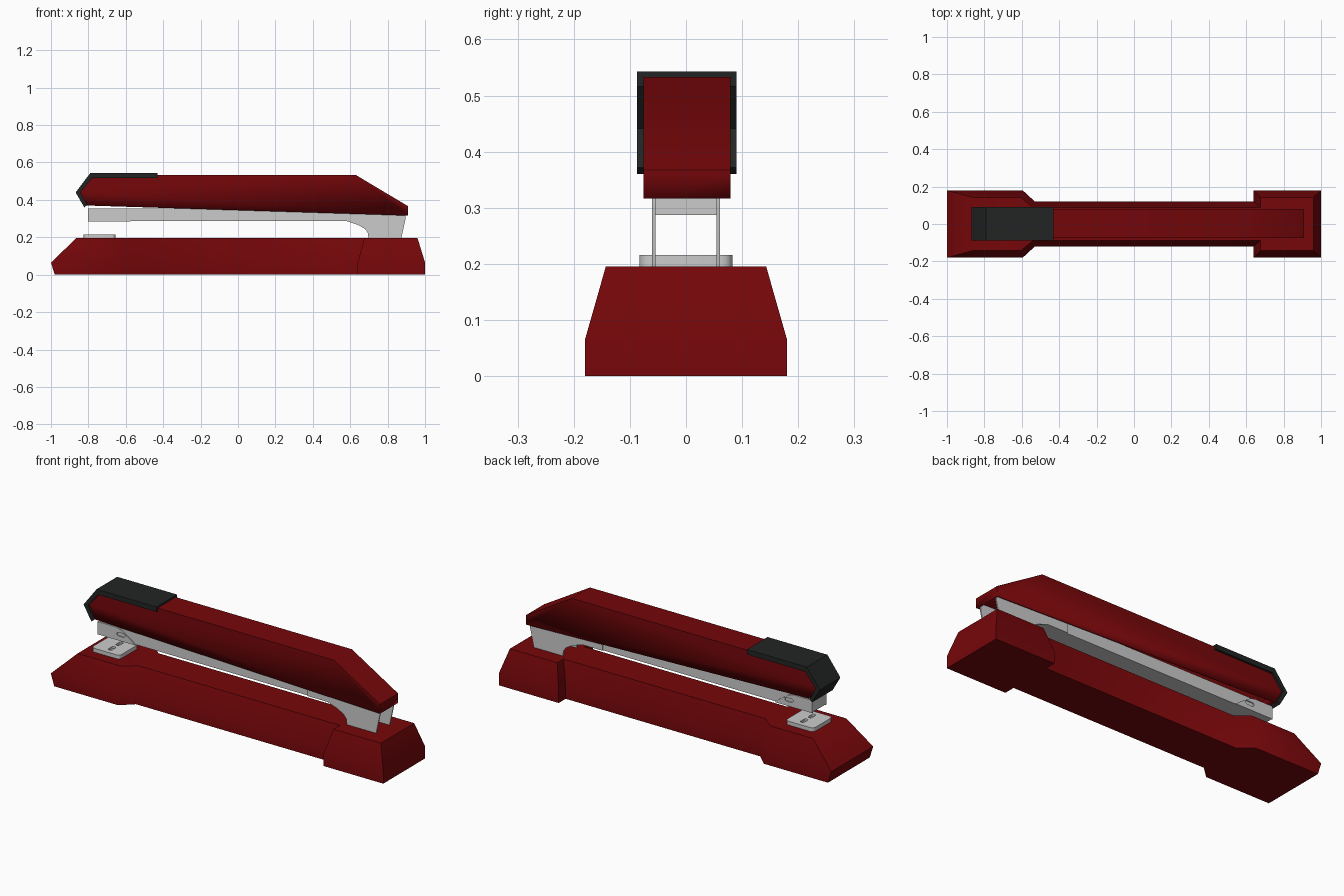
import bpy, bmesh, math

if "Cube" in bpy.data.objects:
    bpy.data.objects.remove(bpy.data.objects["Cube"])


def material(name, color):
    m = bpy.data.materials.new(name)
    m.diffuse_color = color
    m.use_nodes = True
    m.node_tree.nodes["Principled BSDF"].inputs["Base Color"].default_value = m.diffuse_color
    return m


RED = material("red_paint", (0.18, 0.002, 0.003, 1))
BLACK = material("black_plastic", (0.016, 0.017, 0.017, 1))


def loft(name, rings, mat=None, open_face=None):
    """Skin equal-length closed rings of points and cap both ends."""
    bm = bmesh.new()
    rows = [[bm.verts.new(p) for p in ring] for ring in rings]
    n = len(rows[0])
    walls = [bm.faces.new((a[i], a[(i + 1) % n], b[(i + 1) % n], b[i]))
             for a, b in zip(rows, rows[1:]) for i in range(n)]
    bm.faces.new(rows[0])
    bm.faces.new(rows[-1])
    bmesh.ops.recalc_face_normals(bm, faces=bm.faces)
    if open_face is not None:
        bm.faces.remove(walls[open_face])
        for e in [e for e in bm.edges if not e.link_faces]:
            bm.edges.remove(e)
    me = bpy.data.meshes.new(name)
    bm.to_mesh(me)
    bm.free()
    ob = bpy.data.objects.new(name, me)
    bpy.context.collection.objects.link(ob)
    if mat:
        me.materials.append(mat)
    return ob


def side_prism(name, profile, y0, y1, mat=None, **kw):
    """Extrude an x-z profile along y."""
    return loft(name, [[(x, y, z) for x, z in profile] for y in (y0, y1)], mat, **kw)


def rounded(cx, cy, w, d, r, steps=4):
    """Rounded rectangle outline."""
    pts = []
    for q, (sx, sy) in enumerate(((1, 1), (-1, 1), (-1, -1), (1, -1))):
        for k in range(steps + 1):
            a = (q + k / steps) * math.pi / 2
            pts.append((cx + sx * (w / 2 - r) + r * math.cos(a),
                        cy + sy * (d / 2 - r) + r * math.sin(a)))
    return pts


def cut(ob, cutter):
    m = ob.modifiers.new("cut", 'BOOLEAN')
    m.object, m.operation, m.solver = cutter, 'DIFFERENCE', 'EXACT'
    bpy.context.view_layer.objects.active = ob
    bpy.ops.object.modifier_apply(modifier=m.name)
    bpy.data.objects.remove(cutter)


# Base: wide feet, narrow waist, chamfered upper half
def base_ring(z, x0, neck0, neck1, x3, x4, wide, narrow):
    half = [(x0, wide), (neck0, wide), (neck1, narrow),
            (x3, narrow), (x3, wide), (x4, wide)]
    return [(x, y, z) for x, y in half] + [(x, -y, z) for x, y in reversed(half)]


loft("base", [base_ring(0, -0.98, -0.595, -0.53, 0.64, 1, 0.18, 0.12),
              base_ring(0.065, -1, -0.595, -0.53, 0.64, 1, 0.18, 0.12),
              base_ring(0.195, -0.865, -0.605, -0.54, 0.675, 0.96, 0.143, 0.088)], RED)

# Upper arm: hollow cover, open underneath
arm = side_prism("arm_cover", [(-0.81, 0.37), (0.908, 0.316), (0.908, 0.367), (0.63, 0.533),
                               (-0.785, 0.533), (-0.845, 0.443)],
                 -0.076, 0.079, RED, open_face=0)
s = arm.modifiers.new("shell", 'SOLIDIFY')
s.thickness, s.offset, s.use_even_offset = 0.01, -1, True

# Black grip strip wrapped over the nose
side_prism("nose_grip", [(-0.43, 0.543), (-0.79, 0.543), (-0.868, 0.44), (-0.822, 0.36),
                         (-0.806, 0.372), (-0.842, 0.441), (-0.78, 0.516), (-0.43, 0.516)],
           -0.087, 0.09, BLACK)

# Staple magazine
side_prism("magazine", [(-0.8, 0.287), (0.64, 0.287), (0.64, 0.35), (-0.8, 0.355)],
           -0.055, 0.055)

# Nose plates with oval hole and rear hinge brackets, both sides
nose = [(-0.802, 0.285), (-0.575, 0.285), (-0.60, 0.305), (-0.66, 0.345), (-0.69, 0.354),
        (-0.802, 0.354)]
hinge = [(0.46, 0.287), (0.58, 0.287), (0.64, 0.267), (0.68, 0.244), (0.695, 0.222), (0.698, 0.19),
         (0.872, 0.19), (0.896, 0.30), (0.896, 0.335), (0.46, 0.345)]
for side, label in ((-1, "front"), (1, "back")):
    y0, y1 = sorted((side * 0.0545, side * 0.061))
    plate = side_prism("nose_plate_" + label, nose, y0, y1)
    hole = side_prism("hole_cutter", rounded(-0.662, 0.319, 0.05, 0.02, 0.0099), y0 - 0.01, y1 + 0.01)
    cut(plate, hole)
    side_prism("hinge_bracket_" + label, hinge, y0, y1)

# Anvil plate with two staple grooves
plan = rounded(-0.74, 0, 0.17, 0.166, 0.02)
anvil = loft("anvil", [[(x, y, z) for x, y in plan] for z in (0.19, 0.216)])
for y in (-0.033, 0.033):
    groove = rounded(-0.735, y, 0.022, 0.046, 0.009)
    cut(anvil, loft("groove_cutter", [[(x, v, z) for x, v in groove] for z in (0.204, 0.23)]))

# Smooth shading with sharp creases
bpy.ops.object.select_all(action='SELECT')
bpy.ops.object.shade_smooth_by_angle(angle=math.radians(46))
